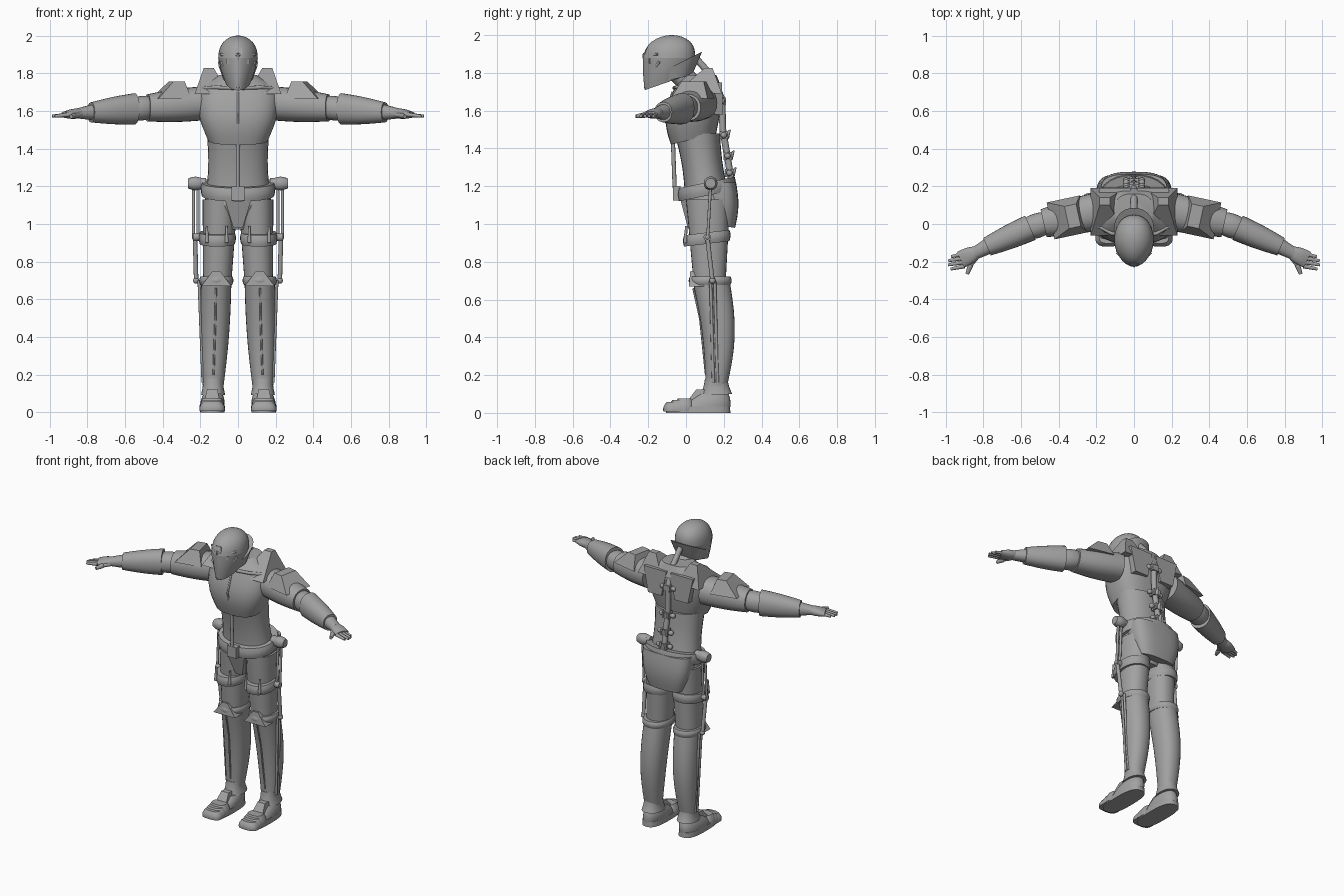
import bpy, bmesh, math
from mathutils import Vector, Matrix

if "Cube" in bpy.data.objects:
    bpy.data.objects.remove(bpy.data.objects["Cube"])

grey = bpy.data.materials.new("armour grey")
grey.use_nodes = True
grey.diffuse_color = (.36, .36, .36, 1)
grey.node_tree.nodes["Principled BSDF"].inputs["Base Color"].default_value = grey.diffuse_color
parts = []


def finish(name, bm, mirror):
    """Turn a bmesh into a part, with an optional copy on the other side."""
    bmesh.ops.recalc_face_normals(bm, faces=bm.faces)
    mesh = bpy.data.meshes.new(name)
    bm.to_mesh(mesh)
    bm.free()
    mesh.materials.append(grey)
    part = bpy.data.objects.new(name, mesh)
    bpy.context.collection.objects.link(part)
    if mirror:
        part.modifiers.new("mirror", 'MIRROR').use_mirror_merge = False
    parts.append(part)


def rounded(angle, power):
    c, s = math.cos(angle), math.sin(angle)
    return (math.copysign(abs(c) ** (2 / power), c), math.copysign(abs(s) ** (2 / power), s))


def swell(name, start, end, start_radii, end_radii, bulge=0, bow=0, slope=(0, 0),
          power=2.2, front=None, dome=None, mirror=False, sides=28, steps=8):
    """Loft from start to end: bulge widens the middle, bow shifts it in y, slope tilts the rings."""
    start, end = Vector(start), Vector(end)
    first, last = Vector(start_radii), Vector(end_radii)
    along = end - start
    upright = abs(along.z) > abs(along.x)
    across = Vector((1, 0, 0)) if upright else Vector((-along.y, along.x, 0)).normalized()
    bm = bmesh.new()
    rings = []
    for step in range(steps + 1):
        t = step / steps
        if dome:
            t = math.sin(t * math.pi / 2) * .999
        arch = math.sin(math.pi * t)
        centre = start.lerp(end, t) + Vector((0, bow * arch, 0))
        radii = first.lerp(last, t) + Vector((bulge, bulge)) * arch
        if dome:
            radii *= math.sqrt(1 - t ** dome)
        tilt = slope[0] + (slope[1] - slope[0]) * t
        depth = Vector((0, 1, tilt)) if upright else Vector((0, 0, 1))
        ring = []
        for i in range(sides):
            angle = math.tau * i / sides
            u, v = rounded(angle, front if front and angle > math.pi else power)
            ring.append(bm.verts.new(centre + across * u * radii.x + depth * v * radii.y))
        rings.append(ring)
    for low, high in zip(rings, rings[1:]):
        for i in range(sides):
            j = (i + 1) % sides
            bm.faces.new((low[i], low[j], high[j], high[i]))
    bm.faces.new(rings[0])
    bm.faces.new(rings[-1])
    finish(name, bm, mirror)


def band(name, centre, radii, height, tilt=0, bulge=.01, mirror=False):
    rise = Vector((0, 0, height / 2))
    centre = Vector(centre)
    swell(name, centre - rise, centre + rise, radii, radii, bulge=bulge, slope=(tilt, tilt),
          mirror=mirror, steps=6)


def wedge(name, base, size, top=(1, 1), shift=(0, 0), turn=0, mirror=False):
    """Box standing on base, its top face scaled and shifted."""
    bm = bmesh.new()
    bmesh.ops.create_cube(bm, size=1)
    for v in bm.verts:
        upper = v.co.z > 0
        for axis in (0, 1):
            v.co[axis] *= size[axis] * (top[axis] if upper else 1)
            v.co[axis] += shift[axis] if upper else 0
        v.co.z = size[2] if upper else 0
    bm.transform(Matrix.Translation(base) @ Matrix.Rotation(math.radians(turn), 4, 'Z'))
    finish(name, bm, mirror)


def tube(name, points, radius, tip=None, mirror=False, knobs=1):
    """Rod through points, with balls at the joints; larger knobs also cap the ends."""
    bm = bmesh.new()
    points = [Vector(p) for p in points]
    for a, b in zip(points, points[1:]):
        aim = (b - a).to_track_quat('Z', 'Y').to_matrix().to_4x4()
        bmesh.ops.create_cone(bm, cap_ends=True, segments=14, radius1=radius, radius2=tip or radius,
                              depth=(b - a).length, matrix=Matrix.Translation((a + b) / 2) @ aim)
    for p in (points if knobs > 1 else points[1:-1]):
        bmesh.ops.create_uvsphere(bm, u_segments=14, v_segments=8, radius=radius * knobs,
                                  matrix=Matrix.Translation(p))
    finish(name, bm, mirror)


# Helmet: crown, pointed face, flared neck guard and facial ridges
swell("helmet_crown", (0, -.09, 1.88), (0, -.075, 2), (.105, .138), (.1, .13), front=1.8, dome=2.6)
swell("helmet_face", (0, -.1, 1.75), (0, -.09, 1.88), (.066, .118), (.105, .138),
      slope=(.35, 0), front=1.7, bulge=.004)
swell("neck_guard", (0, -.05, 1.77), (0, -.03, 1.855), (.08, .08), (.106, .115), slope=(.2, .5))
tube("neck", [(0, .06, 1.7), (0, -.07, 1.84)], .06)
tube("brow_ridge", [(0, -.222, 1.9), (.045, -.195, 1.89), (.09, -.15, 1.9)], .007, mirror=True)
tube("cheek_edge", [(.09, -.14, 1.86), (.05, -.18, 1.8), (.008, -.213, 1.72)], .007, mirror=True)
tube("nose_ridge", [(0, -.223, 1.9), (0, -.215, 1.72)], .007)
wedge("eye_plate", (.04, -.197, 1.85), (.045, .02, .025), turn=28, mirror=True)
wedge("forehead_plate", (0, -.207, 1.9), (.05, .03, .035), top=(.8, .7), shift=(0, .008))

# Torso armour
swell("abdomen", (0, .12, 1.1), (0, .06, 1.48), (.18, .125), (.165, .12), bulge=-.014)
swell("pelvis", (0, .12, .97), (0, .12, 1.1), (.07, .07), (.18, .125))
swell("chest_armour", (0, .04, 1.45), (0, .065, 1.72), (.16, .12), (.215, .125),
      bulge=.022, bow=-.015, slope=(.25, 0), power=2.7)
swell("shoulder_yoke", (0, .065, 1.72), (0, .08, 1.79), (.215, .125), (.1, .08), power=2.7)
tube("chest_seam", [(0, -.085, 1.46), (0, -.113, 1.58), (0, -.07, 1.7)], .006)
tube("chest_top_rim", [(0, -.062, 1.72), (.12, -.05, 1.725), (.19, -.01, 1.72)], .01, mirror=True)
wedge("collar_wing", (.14, .065, 1.69), (.18, .25, .137), top=(.3, .16), shift=(.015, .055), mirror=True)
wedge("upper_back_plate", (.1, .15, 1.58), (.1, .09, .17), top=(1.7, .9), mirror=True)
tube("belly_rod", [(0, -.07, 1.46), (0, -.06, 1.19)], .011)

# Hips
band("belt", (0, .11, 1.185), (.192, .148), .07, tilt=.2, bulge=.006)
wedge("buckle", (0, -.05, 1.125), (.07, .04, .075))
wedge("front_loin_plate", (0, .06, .98), (.05, .1, .15), top=(2.8, 1), shift=(0, -.04))
swell("rear_plate", (0, .19, .99), (0, .18, 1.22), (.13, .07), (.175, .085),
      bulge=.015, slope=(-.15, 0), power=3)
tube("hip_motor_axle", [(.17, .13, 1.215), (.21, .13, 1.215)], .03, mirror=True)
swell("hip_motor", (.195, .13, 1.215), (.265, .13, 1.215), (.03, .03), (.026, .026), bulge=.008, mirror=True)

# Spine cord with clamped vertebrae
tube("spine_cord", [(0, .05, 1.88), (0, .14, 1.78), (0, .19, 1.66), (0, .195, 1.5), (0, .24, 1.23)], .018)
for level, (y, z) in enumerate([(.23, 1.27), (.22, 1.36), (.2, 1.47), (.19, 1.65)]):
    tube(f"vertebra_bar_{level}", [(-.042, y, z), (.042, y, z)], .012, knobs=1.4)
    wedge(f"vertebra_block_{level}", (0, y, z - .02), (.05, .045, .04))
    if z < 1.6:
        tube(f"vertebra_spike_{level}", [(0, y + .01, z - .01), (0, y + .035, z + .03)], .02, tip=.003)


# Arms sweep forward and slightly down
def arm(x):
    return Vector((x, .08 - .33 * x * x, 1.655 - .08 * x))


swell("upper_arm", arm(.19), arm(.48), (.1, .09), (.075, .072), bulge=.006, mirror=True)
swell("elbow", arm(.45), arm(.58), (.055, .055), (.055, .055), bulge=.01, mirror=True)
swell("forearm_guard", arm(.55), arm(.78), (.07, .083), (.05, .053), bulge=.004, mirror=True)
swell("wrist", arm(.75), arm(.85), (.045, .046), (.033, .027), mirror=True)
swell("palm", arm(.83), (.92, -.19, 1.58), (.032, .025), (.045, .016), bulge=.006, mirror=True)
wedge("shoulder_plate", (.355, .035, 1.665), (.18, .2, .09), top=(.35, .6), shift=(-.03, 0),
      turn=-12, mirror=True)
for finger in range(4):
    y = -.158 - .022 * finger
    reach = .97 + .018 * math.sin(finger)
    tube(f"finger_{finger}", [(.9, y, 1.58), (reach, y - .015, 1.572)], .012, tip=.008, mirror=True)
tube("thumb", [(.84, -.18, 1.58), (.87, -.225, 1.575), (.885, -.265, 1.57)], .015, tip=.01, mirror=True)

# Legs
swell("thigh", (.11, .125, .69), (.095, .117, 1.13), (.075, .085), (.093, .117), mirror=True)
swell("shin", (.132, .16, .13), (.115, .135, .69), (.054, .055), (.08, .098),
      bulge=.009, bow=.025, mirror=True)
band("thigh_band", (.11, .11, .925), (.093, .12), .06, tilt=.12, bulge=.006, mirror=True)
band("knee_band", (.115, .128, .7), (.084, .107), .045, bulge=.007, mirror=True)
swell("ankle_cuff", (.132, .16, .095), (.132, .16, .18), (.064, .085), (.055, .06), bulge=-.004,
      slope=(.06, 0), mirror=True)
wedge("knee_cap", (.115, .055, .67), (.16, .08, .08), top=(.25, .8), mirror=True)
for clip, x in enumerate((.06, .165)):
    tube(f"thigh_clip_{clip}", [(x, -.005, .9), (x, .002, .99)], .01, tip=.006, mirror=True)
tube("shin_seam", [(.117, .038, .66), (.12, .074, .5), (.13, .105, .2)], .005, mirror=True)

# Leg brace rods and joints
for side, x in enumerate((.212, .236)):
    tube(f"thigh_rod_{side}", [(x, .13, 1.2), (x, .115, .93)], .008, mirror=True)
tube("brace_upper_joint", [(.195, .113, .93), (.24, .113, .93)], .02, mirror=True)
tube("knee_rod", [(.228, .113, .93), (.222, .14, .7)], .012, knobs=1.4, mirror=True)
for side, y in enumerate((.13, .152)):
    tube(f"shin_rod_{side}", [(.207, y, .7), (.186, y + .015, .16)], .008, mirror=True)

# Feet with stepped, rounded toe plates
swell("sole", (.137, .065, 0), (.137, .065, .035), (.066, .17), (.064, .168), power=2.8, mirror=True)
swell("foot", (.137, .095, .03), (.132, .14, .1), (.064, .14), (.05, .085), bulge=.005, mirror=True)
wedge("instep_plate", (.137, .04, .04), (.09, .1, .085), top=(.6, .5), shift=(0, .04), mirror=True)
for toe in range(3):
    y = -.01 - .03 * toe
    swell(f"toe_plate_{toe}", (.137, y, .008), (.137, y + .005, .077 - .01 * toe),
          (.068, .05), (.048, .038), bulge=.007, power=2.8, mirror=True)

# Smooth rounded surfaces while keeping the armour edges crisp
bpy.ops.object.select_all(action='DESELECT')
for part in parts:
    part.select_set(True)
bpy.context.view_layer.objects.active = parts[0]
bpy.ops.object.shade_smooth_by_angle(angle=math.radians(32))
